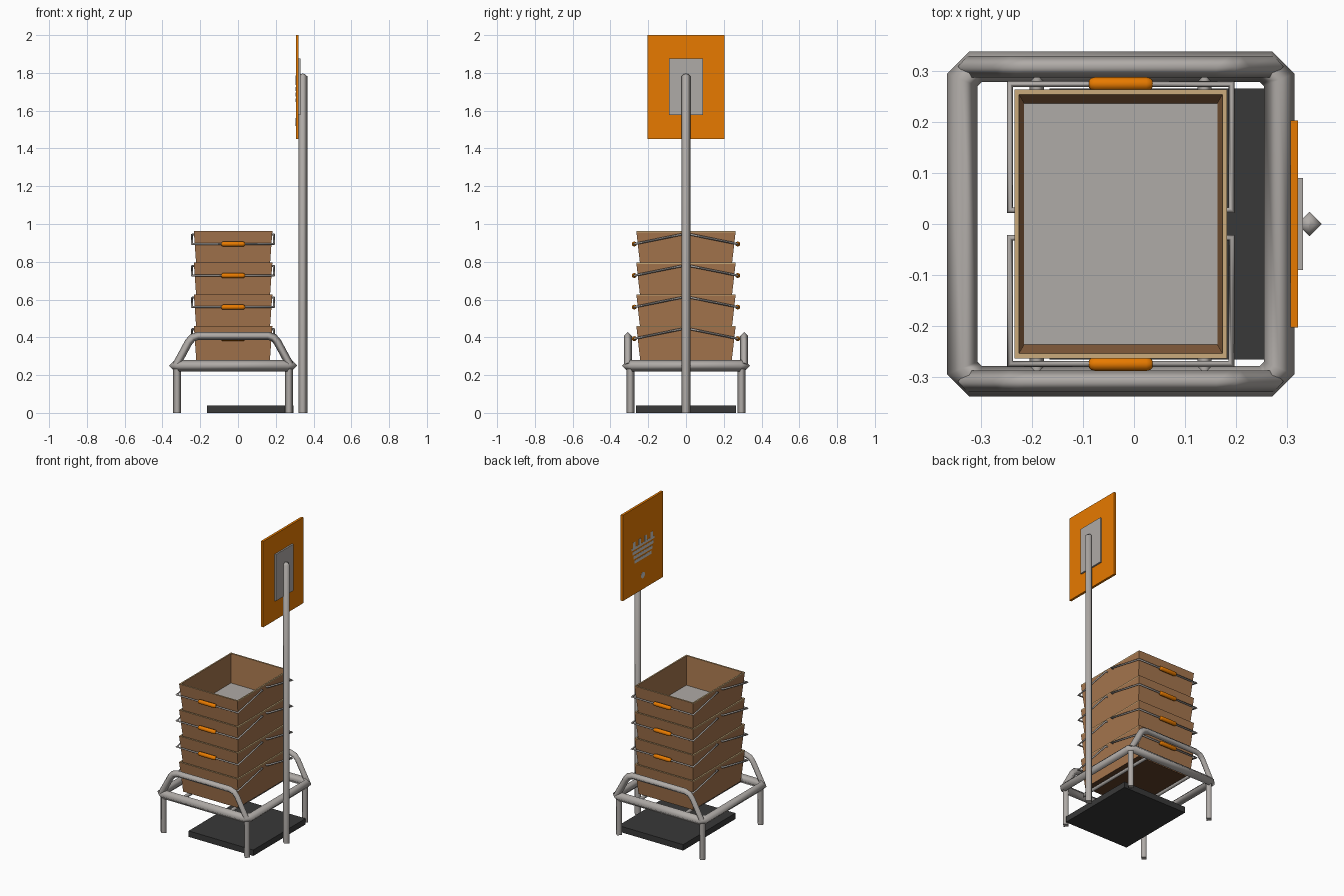
import bpy, bmesh, math
from mathutils import Vector

if "Cube" in bpy.data.objects:
    bpy.data.objects.remove(bpy.data.objects["Cube"])


def material(name, rgb):
    m = bpy.data.materials.new(name)
    m.diffuse_color = (*rgb, 1)
    m.use_nodes = True
    m.node_tree.nodes["Principled BSDF"].inputs["Base Color"].default_value = m.diffuse_color
    return m


METAL = material("grey_metal", (0.43, 0.405, 0.385))
BROWN = material("brown_wood", (0.38, 0.18, 0.075))
UNDER = material("dark_brown_underside", (0.12, 0.05, 0.02))
TAN = material("pale_rim", (0.60, 0.41, 0.20))
ORANGE = material("orange", (0.80, 0.195, 0.0))
DARK = material("dark_rubber", (0.04, 0.04, 0.04))
PALE = material("pale_grey", (0.60, 0.59, 0.57))

CX = -0.026           # centre of the stand and baskets along x


def finish(bm, name, mats):
    bmesh.ops.recalc_face_normals(bm, faces=bm.faces)
    me = bpy.data.meshes.new(name)
    bm.to_mesh(me)
    bm.free()
    for m in mats:
        me.materials.append(m)
    ob = bpy.data.objects.new(name, me)
    bpy.context.collection.objects.link(ob)
    return ob


def box(name, lo, hi, mat):
    bm = bmesh.new()
    bmesh.ops.create_cube(bm, size=1)
    for v in bm.verts:
        v.co = Vector([(a + b) / 2 + c * (b - a) for a, b, c in zip(lo, hi, v.co)])
    return finish(bm, name, [mat])


def tube(name, pts, radius, normal, mat, sides=4, closed=False):
    """Mitred tube along a planar path; normal is the path plane's normal."""
    pts = [Vector(p) for p in pts]
    n = Vector(normal).normalized()
    k = len(pts)
    radii = radius if isinstance(radius, list) else [radius] * k
    bm = bmesh.new()
    rings = []
    for i, p in enumerate(pts):
        ahead = pts[(i + 1) % k] - p if closed or i < k - 1 else p - pts[i - 1]
        back = p - pts[i - 1] if closed or i > 0 else ahead
        ahead, back = ahead.normalized(), back.normalized()
        t = (ahead + back).normalized()
        side = n.cross(t) / t.dot(ahead)
        ring = []
        for j in range(sides):
            a = 2 * math.pi * j / sides
            ring.append(bm.verts.new(p + radii[i] * (math.cos(a) * n + math.sin(a) * side)))
        rings.append(ring)
    for i in range(k if closed else k - 1):
        a, b = rings[i], rings[(i + 1) % k]
        for j in range(sides):
            f = bm.faces.new((a[j], a[(j + 1) % sides], b[(j + 1) % sides], b[j]))
            f.smooth = True
    if not closed:
        for ring in (rings[0], rings[-1]):
            cap = bm.faces.new(ring)
            for e in cap.edges:
                e.smooth = False
    return finish(bm, name, [mat])


# Stand: chamfered ring
hx, hy, c, zr = 0.31, 0.308, 0.026, 0.25
ring = [(-hx, -hy + c), (-hx + c, -hy), (hx - c, -hy), (hx, -hy + c),
        (hx, hy - c), (hx - c, hy), (-hx + c, hy), (-hx, hy - c)]
tube("stand_ring", [(CX + x, y, zr) for x, y in ring], 0.03, (0, 0, 1), METAL, closed=True)

# Stand: legs, side arches and cross bars
for sy, where in ((-1, "front"), (1, "back")):
    for sx, hand in ((-1, "left"), (1, "right")):
        x, y = CX + sx * 0.296, sy * 0.294
        tube(f"{where}_{hand}_leg", [(x, y, 0), (x, y, zr)], 0.021, (0, 1, 0), METAL)
    arch = [(-0.30, 0.255), (-0.235, 0.375), (-0.215, 0.398), (-0.185, 0.408),
            (0.185, 0.408), (0.215, 0.398), (0.235, 0.375), (0.30, 0.255)]
    tube(f"{where}_arch", [(CX + x, sy * 0.308, z) for x, z in arch], 0.021, (0, 1, 0), METAL)
for i, x in enumerate((-0.19, 0.138)):
    tube(f"cross_bar_{i + 1}", [(x, -0.30, 0.25), (x, 0.30, 0.25)], 0.014, (0, 0, 1), METAL)


# Baskets: tapered open boxes with a pale rim, grey floor and dark underside
def basket(name, top):
    bm = bmesh.new()
    loops = []
    for x, y, z in ((0.194, 0.241, top - 0.195), (0.2076, 0.2624, top - 0.006),
                    (0.208, 0.263, top), (0.199, 0.253, top), (0.189, 0.236, top - 0.18)):
        loops.append([bm.verts.new((CX + sx * x, sy * y, z))
                      for sx, sy in ((-1, -1), (1, -1), (1, 1), (-1, 1))])
    for k in range(4):
        for j in range(4):
            f = bm.faces.new((loops[k][j], loops[k][(j + 1) % 4],
                              loops[k + 1][(j + 1) % 4], loops[k + 1][j]))
            # pale on the rim's top and on its left and right edges
            f.material_index = 1 if k == 2 or (k == 1 and j % 2) else 0
    bm.faces.new(loops[0]).material_index = 3
    bm.faces.new(loops[4]).material_index = 2
    finish(bm, name, [BROWN, TAN, METAL, UNDER])


for i in range(4):
    top = 0.461 + 0.167 * i
    basket(f"basket_{i + 1}", top)
    # Swinging wire handles with grips
    for sy, where in ((-1, "front"), (1, "back")):
        y0, y1, z0, z1 = sy * 0.027, sy * 0.274, top - 0.018, top - 0.068
        half = [(-0.20, y0, z0), (-0.217, y0, z0), (-0.217, y1, z1)]
        path = half + [(-x, y, z) for x, y, z in reversed(half)]
        path = [(CX + x, y, z) for x, y, z in path]
        plane = Vector((1, 0, 0)).cross(Vector((0, y1 - y0, z1 - z0)))
        tube(f"basket_{i + 1}_{where}_handle", path, 0.0058, plane, METAL)
        tube(f"basket_{i + 1}_{where}_grip",
             [(CX + x, y1, z1) for x in (-0.062, -0.058, -0.05, 0.05, 0.058, 0.062)],
             [0.007, 0.0115, 0.0135, 0.0135, 0.0115, 0.007], (0, 0, 1), ORANGE, sides=8)

# Floor plate
box("base_plate", (-0.165, -0.265, 0), (0.294, 0.265, 0.038), DARK)

# Sign post, bracket and board
tube("sign_post", [(0.343, 0, 0), (0.343, 0, 1.782), (0.343, 0, 1.793), (0.343, 0, 1.796)],
     [0.024, 0.024, 0.012, 0.002], (0, 1, 0), METAL)
box("sign_bracket", (0.320, -0.09, 1.577), (0.331, 0.09, 1.875), METAL)
box("sign_board", (0.306, -0.203, 1.45), (0.321, 0.203, 2.0), ORANGE)


# Basket pictogram on the sign's outer face
def plate(name, y0, y1, z0, z1):
    box(name, (0.305, y0, z0), (0.308, y1, z1), PALE)


for i, w in enumerate((0.085, 0.095, 0.105)):
    z = 1.645 + 0.03 * i
    plate(f"pictogram_slat_{i + 1}", -w, w, z, z + 0.02)
plate("pictogram_rim", -0.115, 0.115, 1.735, 1.75)
for i in range(4):
    y = -0.09 + 0.06 * i
    plate(f"pictogram_post_{i + 1}", y - 0.012, y + 0.012, 1.75, 1.785)
tube("pictogram_dot", [(0.305, 0, 1.54), (0.308, 0, 1.54)], 0.02, (0, 0, 1), PALE, sides=12)
